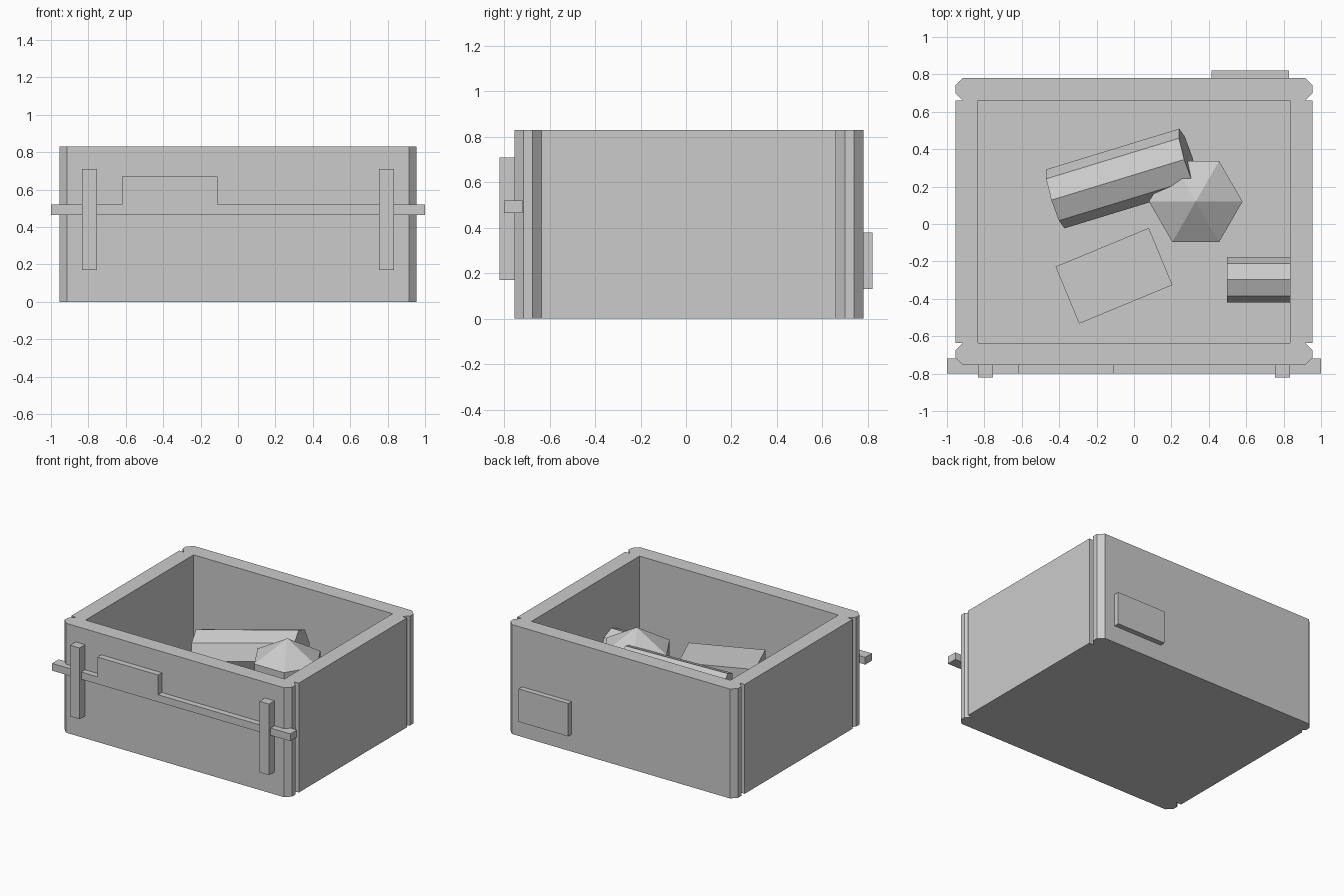
import bpy, bmesh
from math import cos, sin, pi, radians

if "Cube" in bpy.data.objects:
    bpy.data.objects.remove(bpy.data.objects["Cube"], do_unlink=True)

# One plain grey for every part
GREY = (0.6, 0.6, 0.6, 1)
grey = bpy.data.materials.new("plain_grey")
grey.use_nodes = True
grey.diffuse_color = GREY
grey.node_tree.nodes["Principled BSDF"].inputs["Base Color"].default_value = GREY


def finish(name, bm, loc=(0, 0, 0), rot=(0, 0, 0)):
    bmesh.ops.recalc_face_normals(bm, faces=bm.faces)
    mesh = bpy.data.meshes.new(name)
    bm.to_mesh(mesh)
    bm.free()
    mesh.materials.append(grey)
    ob = bpy.data.objects.new(name, mesh)
    ob.location = loc
    ob.rotation_euler = [radians(a) for a in rot]
    bpy.context.collection.objects.link(ob)
    return ob


def prism(name, outline, z0, z1, **place):
    """Extrude a plan outline from z0 to z1."""
    bm = bmesh.new()
    face = bm.faces.new([bm.verts.new((x, y, z0)) for x, y in outline])
    out = bmesh.ops.extrude_face_region(bm, geom=[face], use_keep_orig=True)
    verts = [g for g in out["geom"] if isinstance(g, bmesh.types.BMVert)]
    bmesh.ops.translate(bm, verts=verts, vec=(0, 0, z1 - z0))
    return finish(name, bm, **place)


def box(name, xs, ys, zs, **place):
    (a, b), (c, d) = xs, ys
    return prism(name, [(a, c), (b, c), (b, d), (a, d)], *zs, **place)


def lathe(name, profile, sides, **place):
    """Faceted solid of revolution, capped or pointed at both ends."""
    bm = bmesh.new()
    rings = []
    for r, z in profile:
        count = sides if r else 1
        rings.append([bm.verts.new((r * cos(2 * pi * i / sides),
                                    r * sin(2 * pi * i / sides), z))
                      for i in range(count)])
    for low, high in zip(rings, rings[1:]):
        for i in range(sides):
            j = (i + 1) % sides
            loop = [low[i % len(low)], low[j % len(low)],
                    high[j % len(high)], high[i % len(high)]]
            bm.faces.new(list(dict.fromkeys(loop)))
    for ring in (rings[0], rings[-1]):
        if len(ring) > 1:
            bm.faces.new(ring)
    return finish(name, bm, **place)


W, H = 0.955, 0.83          # half width and height of the crate
CUT = 0.04                  # corner chamfer
IN_X, FLOOR = 0.835, 0.12
FRONT, BACK = -0.755, 0.78
IN_FRONT, IN_BACK = -0.635, 0.66

# Front and back panels with chamfered ends
for name, outer, inner in (("front_panel", FRONT, IN_FRONT), ("back_panel", BACK, IN_BACK)):
    s = 1 if inner > outer else -1
    half = [(W - CUT, outer), (W, outer + s * CUT), (W, inner - s * CUT), (W - CUT, inner)]
    prism(name, half + [(-x, y) for x, y in reversed(half)], 0, H)

# Side panels and floor
for name, s in (("left_panel", 1), ("right_panel", -1)):
    box(name, (s * IN_X, s * W), (IN_FRONT, IN_BACK), (0, H))
box("floor_panel", (-IN_X, IN_X), (IN_FRONT, IN_BACK), (0, FLOOR))

# Sliding bolt with its grip, and the two brackets that hold it
box("bolt_bar", (-1, 1), (-0.80, -0.72), (0.465, 0.52))
box("bolt_grip", (-0.62, -0.11), (-0.80, FRONT), (0.465, 0.67))
for name, x in (("left_bracket", 0.795), ("right_bracket", -0.795)):
    box(name, (x - 0.04, x + 0.04), (-0.82, FRONT), (0.17, 0.71))

# Plate on the back
box("back_plate", (0.415, 0.83), (BACK, 0.82), (0.13, 0.38))

# Contents: large tilted roll, small roll, faceted ball and block
lathe("large_roll", [(0.165, -0.375), (0.165, 0.375)], 8,
      loc=(-0.065, 0.243, 0.46), rot=(0, 82, 17))
lathe("small_roll", [(0.1225, -0.175), (0.1225, 0.175)], 8,
      loc=(0.673, -0.298, 0.29), rot=(0, 90, 0))
R = 0.289
lathe("faceted_ball", [(R * sin(a * pi / 3), -R * cos(a * pi / 3)) if a in (1, 2)
                       else (0, R * (a - 1.5) / 1.5) for a in range(4)], 6,
      loc=(0.33, 0.12, 0.425))
box("loose_block", (-0.27, 0.27), (-0.165, 0.165), (-0.18, 0),
    loc=(-0.107, -0.277, 0.46), rot=(0, 0, 22.5))
